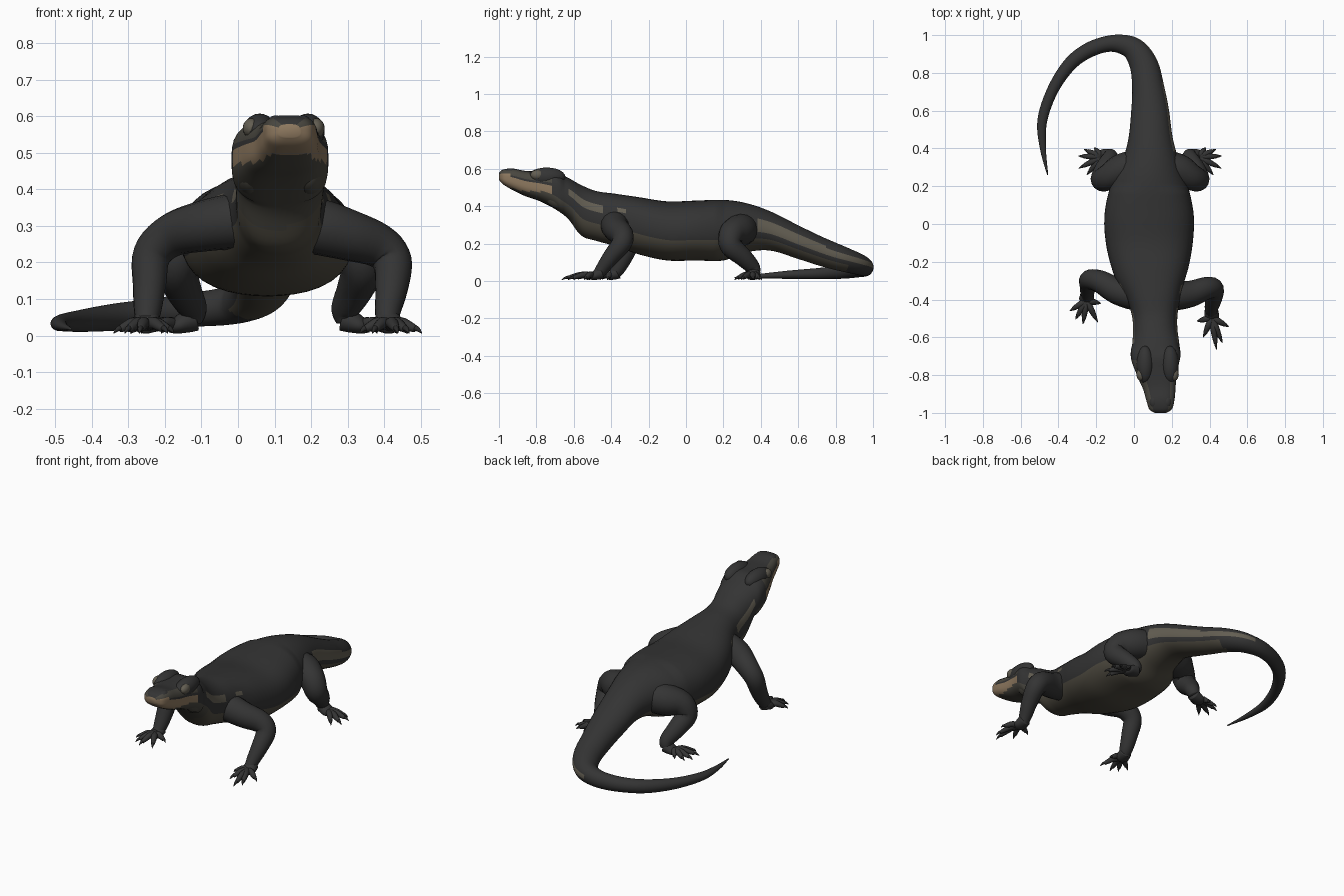
import bpy, bmesh, math
from mathutils import Vector

if "Cube" in bpy.data.objects:
    bpy.data.objects.remove(bpy.data.objects["Cube"])


def material(name, r, g, b):
    m = bpy.data.materials.new(name)
    m.use_nodes = True
    m.diffuse_color = (r, g, b, 1)
    bsdf = m.node_tree.nodes["Principled BSDF"]
    bsdf.inputs["Base Color"].default_value = (r, g, b, 1)
    bsdf.inputs["Roughness"].default_value = 0.8
    return m


HIDE = material("charcoal hide", .034, .034, .034)
BELLY = material("olive belly", .078, .07, .052)
STRIPE = material("grey tan stripe", .125, .112, .085)
SNOUT = material("tan snout", .27, .19, .115)
JAW = material("dark olive jaw", .066, .062, .05)
CLAW = material("black claw", .024, .024, .024)


def finish(name, bm, mats):
    bmesh.ops.recalc_face_normals(bm, faces=bm.faces)
    mesh = bpy.data.meshes.new(name)
    bm.to_mesh(mesh)
    bm.free()
    for m in mats:
        mesh.materials.append(m)
    for p in mesh.polygons:
        p.use_smooth = True
    ob = bpy.data.objects.new(name, mesh)
    bpy.context.collection.objects.link(ob)


def spline(stations, steps):
    """Smooth curve through the stations (position plus radii)."""
    pts = [Vector(s) for s in stations]
    out = []
    for i in range(len(pts) - 1):
        a, b = pts[i], pts[i + 1]
        ta = (b - pts[max(i - 1, 0)]) / 2
        tb = (pts[min(i + 2, len(pts) - 1)] - a) / 2
        for k in range(steps):
            t = k / steps
            h = t * t * (3 - 2 * t)
            out.append(a * (1 - h) + b * h + ta * (t * (1 - t) ** 2) - tb * (t * t * (1 - t)))
    return out + [pts[-1]]


def loft(name, stations, mats, steps=5, sides=16, flat=False, rule=None, shape=None):
    """Skin elliptical rings (x, y, z, half width, half height) along a path."""
    path = spline(stations, steps)
    bm = bmesh.new()
    rings = []
    side = None
    for i, p in enumerate(path):
        c = Vector(p[:3])
        t = Vector(path[min(i + 1, len(path) - 1)][:3]) - Vector(path[max(i - 1, 0)][:3])
        if flat:
            t.z = 0
        t.normalize()
        side = side - t * side.dot(t) if side else t.cross(Vector((0, 0, 1)))
        side.normalize()
        up = side.cross(t)
        ring = []
        for k in range(sides):
            a = math.tau * k / sides
            u, v = math.cos(a), math.sin(a)
            f = shape(c.y, u, v) if shape else 1
            ring.append(bm.verts.new(c + side * u * p[3] * f + up * v * p[4] * f))
        rings.append(ring)
    for i in range(len(rings) - 1):
        for k in range(sides):
            n = (k + 1) % sides
            f = bm.faces.new((rings[i][k], rings[i][n], rings[i + 1][n], rings[i + 1][k]))
            if rule:
                a = math.tau * (k + .5) / sides
                f.material_index = rule(i / steps, f.calc_center_median().y, math.cos(a), math.sin(a))
    for ring in (rings[0], rings[-1]):
        cap = bm.faces.new(ring)
        if rule and ring is rings[0]:
            cap.material_index = 3
    finish(name, bm, mats)


def blob(name, centre, radii, mat):
    bm = bmesh.new()
    bmesh.ops.create_uvsphere(bm, u_segments=20, v_segments=12, radius=1)
    for v in bm.verts:
        v.co = Vector(a * b + c for a, b, c in zip(v.co, radii, centre))
    finish(name, bm, [mat])


# Head, trunk and tail in one skin
BODY = [
    (.14, -1, .56, .03, .018), (.14, -.98, .557, .06, .038), (.14, -.93, .545, .075, .057),
    (.134, -.86, .522, .088, .067), (.122, -.78, .507, .11, .08), (.115, -.7, .485, .132, .1),
    (.115, -.63, .442, .124, .11), (.112, -.56, .378, .118, .135), (.11, -.48, .348, .121, .133),
    (.104, -.38, .327, .148, .14), (.09, -.25, .295, .198, .153), (.082, -.1, .268, .23, .158),
    (.08, .05, .27, .236, .16), (.082, .2, .272, .205, .162), (.088, .32, .285, .155, .132),
    (.088, .45, .268, .118, .105), (.085, .6, .208, .1, .09), (.075, .72, .16, .085, .08),
    (.056, .83, .122, .076, .07), (.015, .908, .096, .066, .06), (-.04, .945, .08, .055, .052),
    (-.13, .955, .07, .043, .046), (-.24, .92, .06, .04, .04), (-.34, .845, .05, .036, .037),
    (-.43, .71, .04, .03, .03), (-.485, .55, .034, .026, .022), (-.482, .4, .026, .016, .013),
    (-.457, .26, .018, .003, .003)]


def body_colour(u, y, c, s):
    if u > 20:
        return 0
    # lips: whole snout tip, then a band tapering back along the jaw
    back = (y + .94) / .22
    if back < 0 and s < .45 or 0 <= back < 1 and .55 * back - .8 < s < .1:
        return 3
    if y < -.6 and s < -.3 or y < -.72 and abs(c) > .55 and s > .3:
        return 4
    if -.63 < y < -.45 and .15 < s < .45 or -.37 < y < -.32 and .25 < s < .45:
        return 2
    if y > .38 and c > 0 and -.1 < s < .42 - .25 * max(y - .6, 0):
        return 2
    if y < .86 and s < (-.25 if y < .25 else -.45):
        return 1
    return 0


def body_shape(y, u, v):
    # boxier head, fuller shoulders, round tail
    return 1 + (.12 if y < -.66 else .05 if y < .2 else 0) * (2 * u * v) ** 2


loft("body", BODY, [HIDE, BELLY, STRIPE, SNOUT, JAW], 6, 40, True, body_colour, body_shape)

# Brows, eyes, nostrils and jowls
for label, s in (("left", 1), ("right", -1)):
    blob(label + "_brow", (.125 + s * .066, -.745, .557), (.046, .1, .05), HIDE)
    blob(label + "_eye", (.125 + s * .088, -.795, .567), (.024, .036, .027), STRIPE)
    blob(label + "_nostril", (.14 + s * .036, -.94, .582), (.024, .035, .02), HIDE)
    blob(label + "_jowl", (.115 + s * .08, -.67, .45), (.045, .08, .065), JAW)


def foot(name, ankle, palm, tips):
    """Flat palm with tapering toes, each ending in a claw."""
    ax, ay = ankle
    px, py = palm
    loft(name + "_palm", [(ax, ay, .045, .034, .034), ((ax + px) / 2, (ay + py) / 2, .036, .038, .03),
                          (px, py, .026, .038, .022), (px * 1.4 - ax * .4, py * 1.4 - ay * .4, .022, .02, .014)],
         [HIDE], 4, 14)
    for i, (tx, ty) in enumerate(tips):
        def at(t, z, r):
            return (px + (tx - px) * t, py + (ty - py) * t, z, r, r)
        loft(f"{name}_toe_{i + 1}", [at(0, .028, .018), at(.35, .034, .017), at(.6, .026, .014),
                                     at(.8, .018, .01)], [HIDE], 3, 10)
        loft(f"{name}_claw_{i + 1}", [at(.72, .022, .009), at(.87, .018, .007), at(1, .006, .001)],
             [CLAW], 3, 8)


# Front legs, each in its own stride
loft("left_front_leg", [(.13, -.37, .315, .06, .06), (.21, -.38, .3, .076, .076), (.3, -.37, .275, .07, .07),
                        (.385, -.34, .245, .06, .06), (.422, -.345, .2, .054, .054), (.42, -.4, .13, .045, .045),
                        (.41, -.445, .07, .036, .036), (.408, -.47, .036, .03, .03)], [HIDE])
foot("left_front", (.409, -.45), (.412, -.495),
     [(.333, -.515), (.367, -.6), (.437, -.665), (.468, -.63), (.503, -.545)])
loft("right_front_leg", [(.08, -.37, .32, .06, .06), (.01, -.38, .315, .076, .076), (-.09, -.355, .3, .07, .07),
                         (-.18, -.305, .275, .06, .06), (-.235, -.295, .222, .053, .053),
                         (-.242, -.325, .14, .046, .046), (-.247, -.36, .07, .038, .038),
                         (-.25, -.385, .036, .03, .03)], [HIDE])
foot("right_front", (-.247, -.365), (-.252, -.405),
     [(-.34, -.46), (-.31, -.505), (-.27, -.53), (-.192, -.52), (-.175, -.42)])

# Hind legs, mirrored across the hips
HIP = .085
for label, s in (("left", 1), ("right", -1)):
    leg = [(.05, .32, .28, .08, .08), (.15, .285, .27, .086, .086), (.225, .245, .25, .07, .07),
           (.255, .24, .19, .06, .06), (.235, .305, .128, .05, .05),
           (.21, .355, .075, .04, .04), (.215, .365, .042, .032, .032)]
    loft(label + "_hind_leg", [(HIP + s * p[0],) + p[1:] for p in leg], [HIDE])
    tips = [(.295, .405), (.35, .395), (.38, .36), (.378, .295), (.335, .26)]
    foot(label + "_hind", (HIP + s * .205, .365), (HIP + s * .255, .355),
         [(HIP + s * x, y) for x, y in tips])
